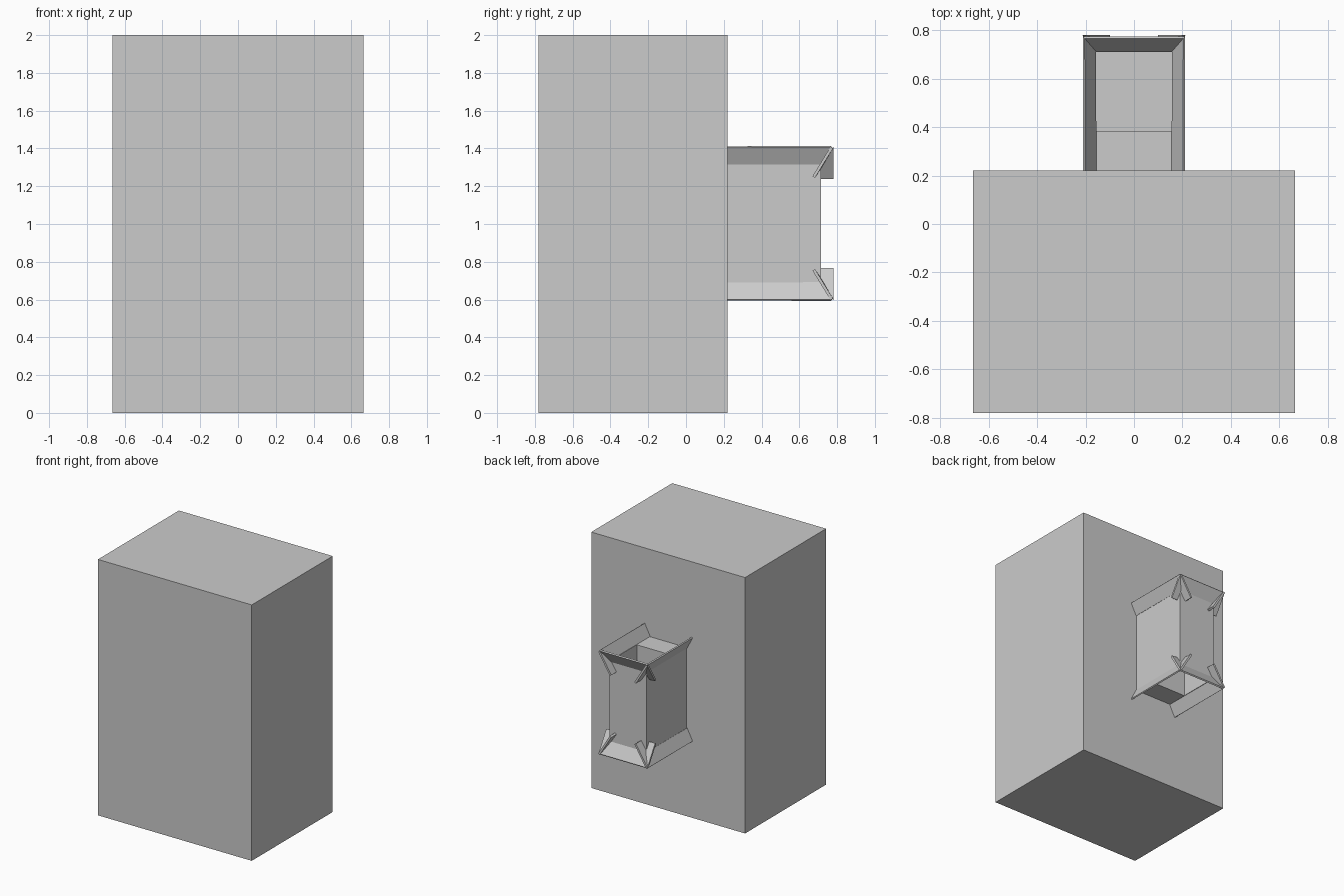
import bpy
import bmesh
from mathutils import Vector

if "Cube" in bpy.data.objects:
    bpy.data.objects.remove(bpy.data.objects["Cube"], do_unlink=True)

GREY = (0.6, 0.6, 0.6, 1)
mat = bpy.data.materials.new("plain grey")
mat.use_nodes = True
mat.diffuse_color = GREY
mat.node_tree.nodes["Principled BSDF"].inputs["Base Color"].default_value = GREY

WALL = 0.22            # back face of the main block
MID = 1.003            # mid height of the shaft
HALF, FLARE = 0.315, 0.406   # half heights of the shaft and of its flared rims
SX, SY = 0.16, 0.715   # shaft half width and back
RX, RY = 0.207, 0.77   # rim half width and back


def finish(name, bm):
    bmesh.ops.recalc_face_normals(bm, faces=bm.faces[:])
    mesh = bpy.data.meshes.new(name)
    bm.to_mesh(mesh)
    bm.free()
    mesh.materials.append(mat)
    obj = bpy.data.objects.new(name, mesh)
    bpy.context.collection.objects.link(obj)
    return obj


def box(name, lo, hi):
    bm = bmesh.new()
    bmesh.ops.create_cube(bm, size=1)
    lo, hi = Vector(lo), Vector(hi)
    for v in bm.verts:
        v.co = Vector((lo[i] + (v.co[i] + 0.5) * (hi[i] - lo[i]) for i in range(3)))
    return finish(name, bm)


def channel(name, rows, thickness):
    """Three-sided sleeve against the wall; rows are (half width, back, height)."""
    bm = bmesh.new()
    loops = [[bm.verts.new(p) for p in
              ((-x, WALL, z), (-x, y, z), (x, y, z), (x, WALL, z))] for x, y, z in rows]
    for a, b in zip(loops, loops[1:]):
        for i in range(3):
            bm.faces.new((a[i], a[i + 1], b[i + 1], b[i]))
    obj = finish(name, bm)
    mod = obj.modifiers.new("thickness", "SOLIDIFY")
    mod.thickness = thickness
    mod.offset = 0
    mod.use_even_offset = True
    return obj


def plate(name, pts, offset):
    """Flat polygon extruded by an offset vector."""
    bm = bmesh.new()
    face = bm.faces.new([bm.verts.new(p) for p in pts])
    ext = bmesh.ops.extrude_face_region(bm, geom=[face], use_keep_orig=True)
    bmesh.ops.translate(bm, vec=offset,
                        verts=[v for v in ext["geom"] if isinstance(v, bmesh.types.BMVert)])
    return finish(name, bm)


# Main block
box("main_block", (-0.665, -0.78, 0), (0.665, WALL, 2))

# Shaft: thin walls, solid core against the block, dividing floor
channel("shaft_walls", [(SX - 0.002, SY - 0.002, MID - HALF),
                        (SX - 0.002, SY - 0.002, MID + HALF)], 0.004)
box("shaft_core", (-0.156, WALL, MID - HALF), (0.156, 0.385, MID + HALF))
box("shaft_floor", (-0.157, 0.38, MID - 0.01), (0.157, SY - 0.003, MID + 0.01))

# Flared rims and their corner brackets, at the top and the bottom
for level, s in (("upper", 1), ("lower", -1)):
    root, tip = MID + s * HALF, MID + s * FLARE
    channel(level + "_flare", [(SX, SY, root), (RX, RY, tip)], 0.01)
    for side, m in (("left", 1), ("right", -1)):
        foot = MID + s * 0.25
        name = level + "_" + side
        plate(name + "_side_bracket",
              [(m * SX, 0.67, foot), (m * 0.211, 0.67, foot),
               (m * 0.211, 0.765, tip), (m * SX, 0.712, root)], (0, 0.013, -s * 0.008))
        foot = MID + s * 0.243
        plate(name + "_back_bracket",
              [(m * 0.1, SY, foot), (m * 0.1, 0.78, foot),
               (m * 0.2, 0.78, tip), (m * 0.148, SY, root)], (m * 0.013, 0, -s * 0.008))
